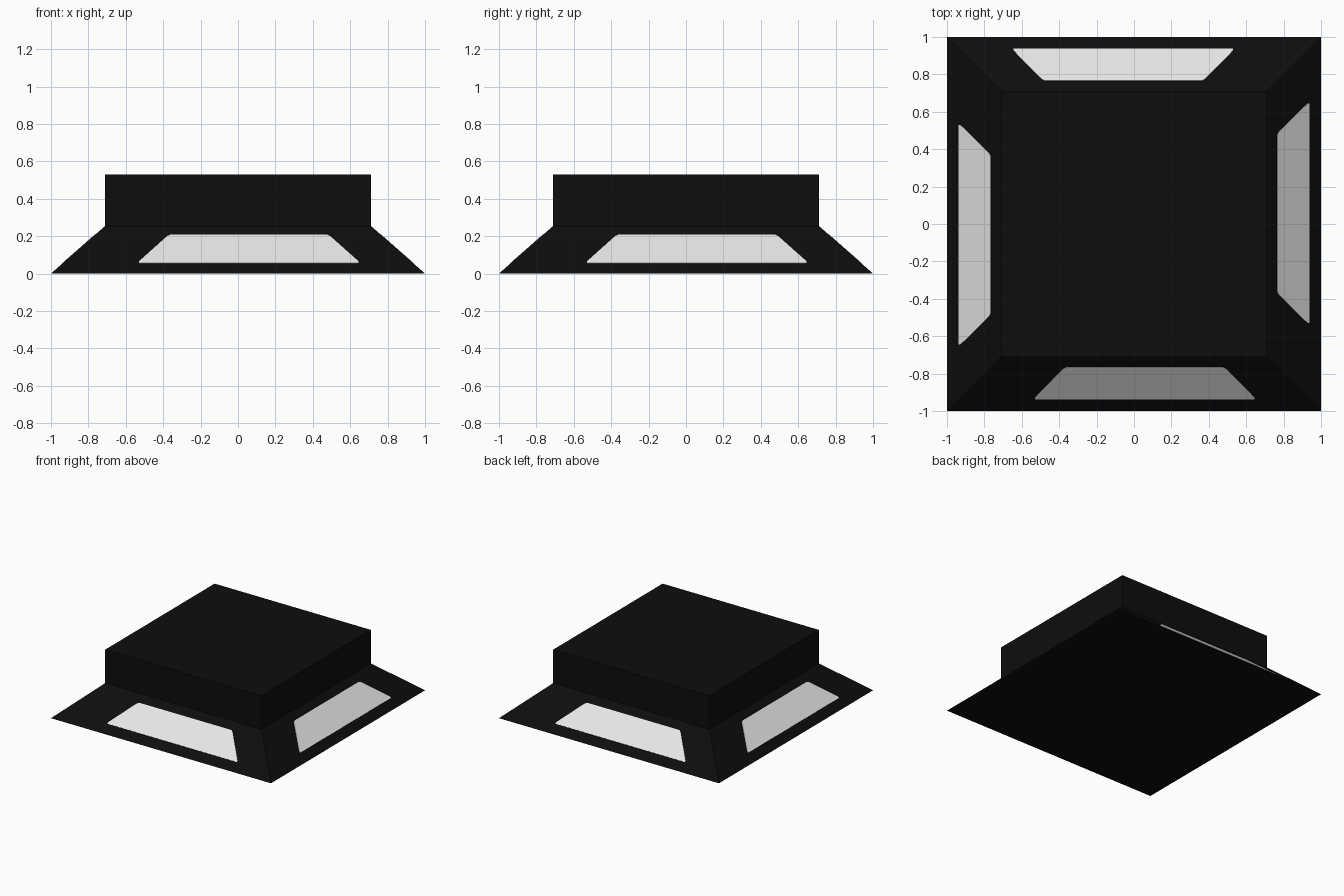
import bpy, math
from mathutils import Matrix, Vector

if "Cube" in bpy.data.objects:
    bpy.data.objects.remove(bpy.data.objects["Cube"])

def material(name, rgb):
    m = bpy.data.materials.new(name)
    m.diffuse_color = (*rgb, 1)
    m.use_nodes = True
    m.node_tree.nodes["Principled BSDF"].inputs["Base Color"].default_value = m.diffuse_color
    return m

black = material("matte black", (0.004, 0.004, 0.004))
white = material("panel white", (0.8, 0.8, 0.8))

def add_mesh(name, verts, faces, mat):
    me = bpy.data.meshes.new(name)
    me.from_pydata(verts, [], faces)
    me.materials.append(mat)
    me.update()
    ob = bpy.data.objects.new(name, me)
    bpy.context.collection.objects.link(ob)
    return ob

BASE, TOP, SLOPE_Z, HEIGHT = 1.0, 0.71, 0.255, 0.53

# Body: square rings stacked into a sloped skirt and an upright block
rings = [(BASE, 0), (TOP, SLOPE_Z), (TOP, HEIGHT)]
verts = [(sx * h, sy * h, z) for h, z in rings
         for sx, sy in ((-1, -1), (1, -1), (1, 1), (-1, 1))]
faces = [(3, 2, 1, 0), (8, 9, 10, 11)]
for r in (0, 4):
    for i in range(4):
        j = (i + 1) % 4
        faces.append((r + i, r + j, r + 4 + j, r + 4 + i))
add_mesh("body", verts, faces, black)

# Panels: thin off-centre plates with clipped corners, one on each slope
outline = [(-0.53, 0.055), (0.645, 0.055), (0.645, 0.064), (0.492, 0.2),
           (0.475, 0.207), (-0.36, 0.207), (-0.378, 0.2), (-0.53, 0.064)]
normal = Vector((0, -SLOPE_Z, BASE - TOP)).normalized()
n = len(outline)
for k, side in enumerate(("front", "right", "back", "left")):
    turn = Matrix.Rotation(k * math.pi / 2, 3, 'Z')
    pts = []
    for lift in (-0.001, 0.002):
        for x, z in outline:
            y = -BASE + z * (BASE - TOP) / SLOPE_Z
            pts.append(turn @ (Vector((x, y, z)) + normal * lift))
    plate = [tuple(range(n - 1, -1, -1)), tuple(range(n, 2 * n))]
    plate += [(i, (i + 1) % n, n + (i + 1) % n, n + i) for i in range(n)]
    add_mesh(side + "_panel", pts, plate, white)
